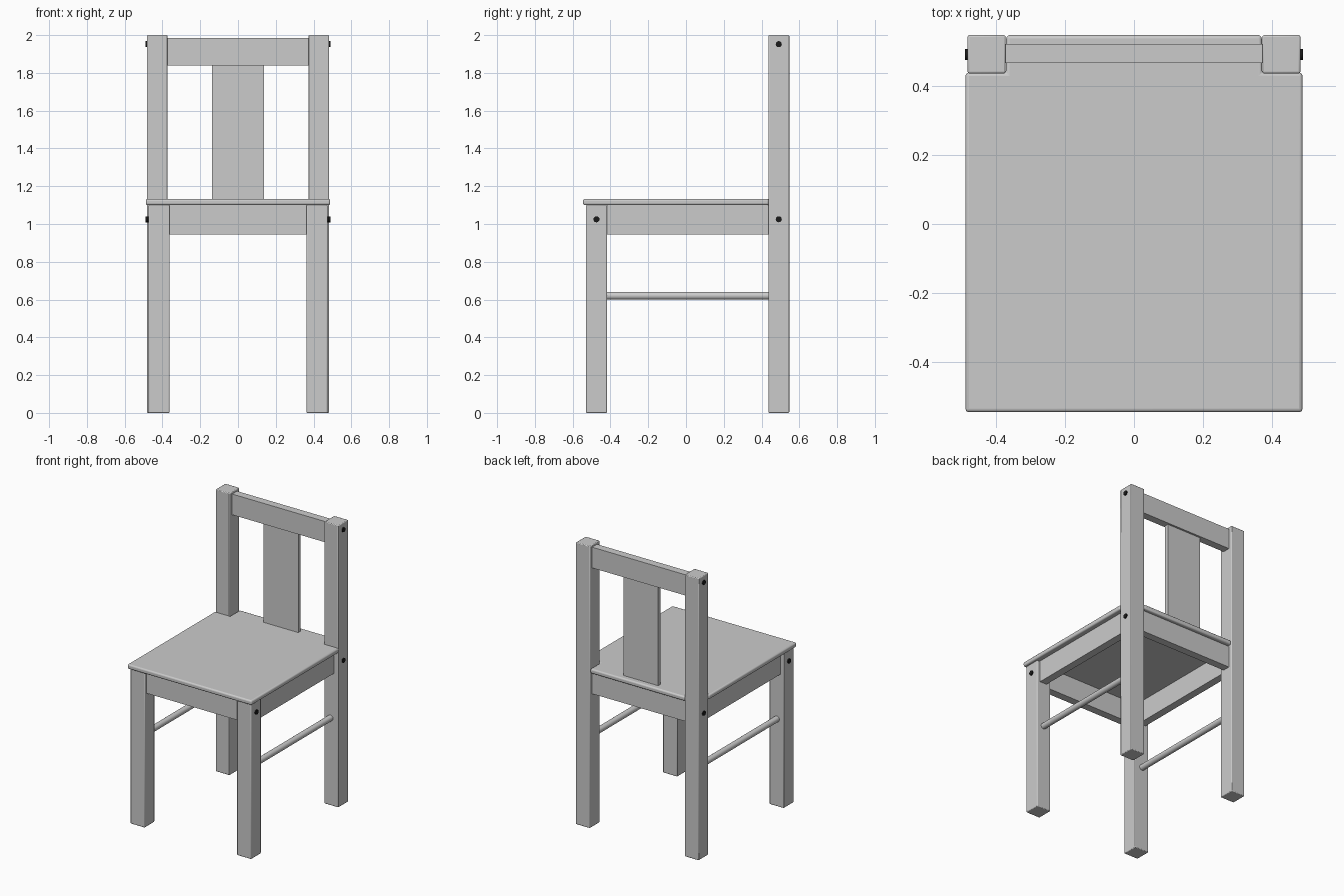
import bpy, bmesh, math

if "Cube" in bpy.data.objects:
    bpy.data.objects.remove(bpy.data.objects["Cube"])

def finish(name, bm, bevel=0.0, segs=2, color=None, smooth=True):
    bmesh.ops.recalc_face_normals(bm, faces=bm.faces)
    me = bpy.data.meshes.new(name)
    bm.to_mesh(me)
    bm.free()
    ob = bpy.data.objects.new(name, me)
    bpy.context.collection.objects.link(ob)
    if bevel:
        m = ob.modifiers.new("round", 'BEVEL')
        m.width, m.segments = bevel, segs
        m.limit_method = 'ANGLE'
    if color:
        me.materials.append(color)
    if smooth:
        bpy.ops.object.select_all(action='DESELECT')
        bpy.context.view_layer.objects.active = ob
        ob.select_set(True)
        bpy.ops.object.shade_smooth_by_angle(angle=math.radians(40))
    return ob

def prism(name, outline, z0, z1, **kw):
    bm = bmesh.new()
    face = bm.faces.new([bm.verts.new((x, y, z0)) for x, y in outline])
    top = bmesh.ops.extrude_face_region(bm, geom=[face])["geom"]
    bmesh.ops.translate(bm, vec=(0, 0, z1 - z0),
                        verts=[v for v in top if isinstance(v, bmesh.types.BMVert)])
    # keep the underside closed
    if face.is_valid is False or len([f for f in bm.faces if len(f.verts) == len(outline)]) < 2:
        bmesh.ops.holes_fill(bm, edges=bm.edges, sides=0)
    return finish(name, bm, **kw)

def box(name, x0, x1, y0, y1, z0, z1, **kw):
    bm = bmesh.new()
    bmesh.ops.create_cube(bm, size=1)
    for v in bm.verts:
        v.co = ((x0 + x1) / 2 + v.co.x * (x1 - x0),
                (y0 + y1) / 2 + v.co.y * (y1 - y0),
                (z0 + z1) / 2 + v.co.z * (z1 - z0))
    return finish(name, bm, **kw)

def cylinder(name, p, length, r, axis, segs, **kw):
    bm = bmesh.new()
    bmesh.ops.create_cone(bm, cap_ends=True, segments=segs, radius1=r, radius2=r, depth=length)
    ob = finish(name, bm, **kw)
    ob.location = p
    ob.rotation_euler = (math.pi / 2, 0, 0) if axis == 'Y' else (0, math.pi / 2, 0)
    return ob

black = bpy.data.materials.new("black")
black.diffuse_color = (0.01, 0.01, 0.01, 1)
black.use_nodes = True
black.node_tree.nodes["Principled BSDF"].inputs["Base Color"].default_value = black.diffuse_color

# seat board, notched around the back legs
right = [(0.488, -0.545), (0.488, 0.438), (0.37, 0.438), (0.37, 0.547)]
prism("seat", right + [(-x, y) for x, y in reversed(right)], 1.1, 1.133, bevel=0.01, segs=3)

# parts repeated on the left and right
for s, side in ((-1, "left"), (1, "right")):
    def span(a, b):
        return sorted((s * a, s * b))
    box(f"front_leg_{side}", *span(0.362, 0.474), -0.53, -0.418, 0, 1.1, bevel=0.005)
    box(f"back_leg_{side}", *span(0.372, 0.482), 0.436, 0.547, 0, 2.0, bevel=0.005)
    box(f"side_apron_{side}", *span(0.395, 0.45), -0.419, 0.437, 0.945, 1.1)
    cylinder(f"side_rod_{side}", (s * 0.42, 0.009, 0.62), 0.857, 0.021, 'Y', 24)
    # screw heads on the outer leg faces
    for i, (x, y, z) in enumerate(((0.477, -0.474, 1.025), (0.484, 0.491, 1.025), (0.484, 0.491, 1.952))):
        cylinder(f"screw_{side}_{i}", (s * (x - 0.005), y, z), 0.02, 0.016, 'X', 20, color=black)

# front and back aprons
box("front_apron", -0.363, 0.363, -0.506, -0.45, 0.945, 1.1)
box("back_apron", -0.373, 0.373, 0.466, 0.521, 0.945, 1.1)

# backrest
box("top_rail", -0.373, 0.373, 0.466, 0.521, 1.838, 1.985)
box("back_slat", -0.137, 0.137, 0.48, 0.507, 1.13, 1.84)
